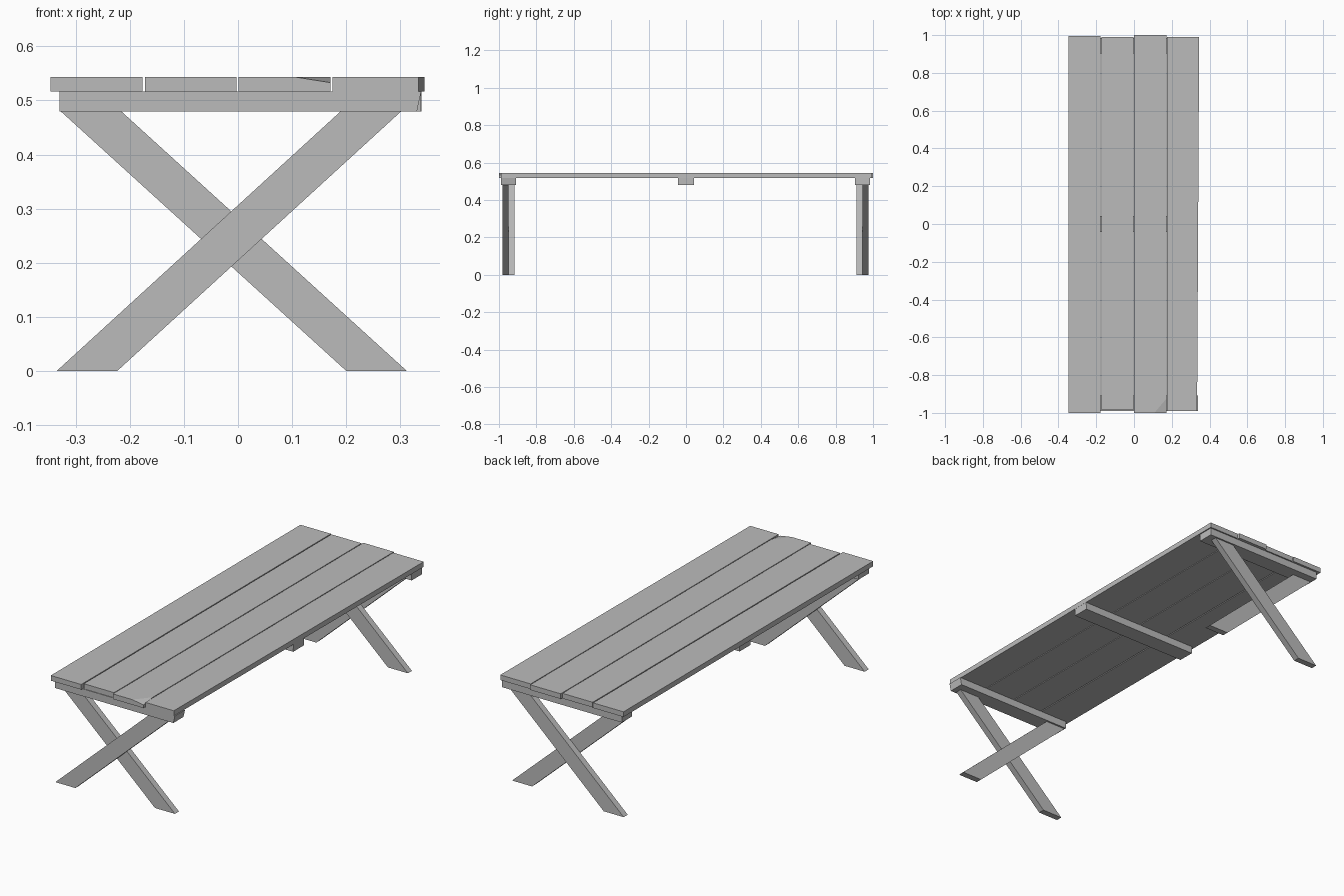
import bpy
import bmesh
from mathutils import Vector

cube = bpy.data.objects.get("Cube")
if cube:
    bpy.data.objects.remove(cube, do_unlink=True)

grey = bpy.data.materials.new("grey wood")
grey.use_nodes = True
colour = (0.5, 0.5, 0.5, 1)
grey.diffuse_color = colour
grey.node_tree.nodes["Principled BSDF"].inputs["Base Color"].default_value = colour


def prism(name, outline, direction, chip=None):
    """Extrude a flat outline along a direction; chip cuts off all above a plane."""
    bm = bmesh.new()
    face = bm.faces.new([bm.verts.new(p) for p in outline])
    extruded = bmesh.ops.extrude_face_region(bm, geom=[face], use_keep_orig=True)
    moved = [g for g in extruded["geom"] if isinstance(g, bmesh.types.BMVert)]
    bmesh.ops.translate(bm, verts=moved, vec=direction)
    if chip:
        a, b, c = [Vector(p) for p in chip]
        normal = (b - a).cross(c - a)
        geom = bm.verts[:] + bm.edges[:] + bm.faces[:]
        cut = bmesh.ops.bisect_plane(bm, geom=geom, plane_co=a,
                                     plane_no=normal, clear_outer=True)
        edges = [g for g in cut["geom_cut"] if isinstance(g, bmesh.types.BMEdge)]
        bmesh.ops.edgeloop_fill(bm, edges=edges)
    bmesh.ops.recalc_face_normals(bm, faces=bm.faces[:])
    mesh = bpy.data.meshes.new(name)
    bm.to_mesh(mesh)
    bm.free()
    mesh.materials.append(grey)
    obj = bpy.data.objects.new(name, mesh)
    bpy.context.collection.objects.link(obj)
    return obj


TOP, SEAM, UNDER = 0.543, 0.517, 0.48

# Tabletop planks: left x, right x at front, right x at back, front y, back y
planks = [
    (-0.347, -0.177, -0.177, -1.0, 0.995),
    (-0.172, -0.003, -0.003, -0.986, 0.991),
    (0.001, 0.171, 0.171, -1.0, 1.0),
    (0.175, 0.334, 0.345, -0.99, 0.991),
]
# Worn corner on the third plank
worn = [(0.108, -1, TOP), (0.171, -1, 0.533), (0.171, -0.925, TOP)]
for i, (x0, xf, xb, y0, y1) in enumerate(planks):
    outline = [(x0, y0, SEAM), (xf, y0, SEAM), (xb, y1, SEAM), (x0, y1, SEAM)]
    prism(f"plank_{i + 1}", outline, (0, 0, TOP - SEAM), worn if i == 2 else None)

# Battens under the planks; the front one has a slanted end
for name, y0, y1, low_x in (("front_batten", -0.989, -0.908, 0.331),
                            ("middle_batten", -0.042, 0.043, 0.338),
                            ("back_batten", 0.903, 0.984, 0.339)):
    outline = [(-0.33, y0, UNDER), (low_x, y0, UNDER),
               (0.339, y0, SEAM), (-0.33, y0, SEAM)]
    prism(name, outline, (0, y1 - y0, 0))


# Crossed legs, outer and inner board at each end
def leg(name, foot, head, y):
    outline = [(foot, y, 0), (foot + 0.112, y, 0),
               (head + 0.112, y, UNDER), (head, y, UNDER)]
    prism(name, outline, (0, 0.032, 0))


for end, outer, inner in (("front", -0.981, -0.949), ("back", 0.944, 0.912)):
    leg(f"{end}_outer_leg", -0.335, 0.19, outer)
    leg(f"{end}_inner_leg", 0.2, -0.328, inner)
